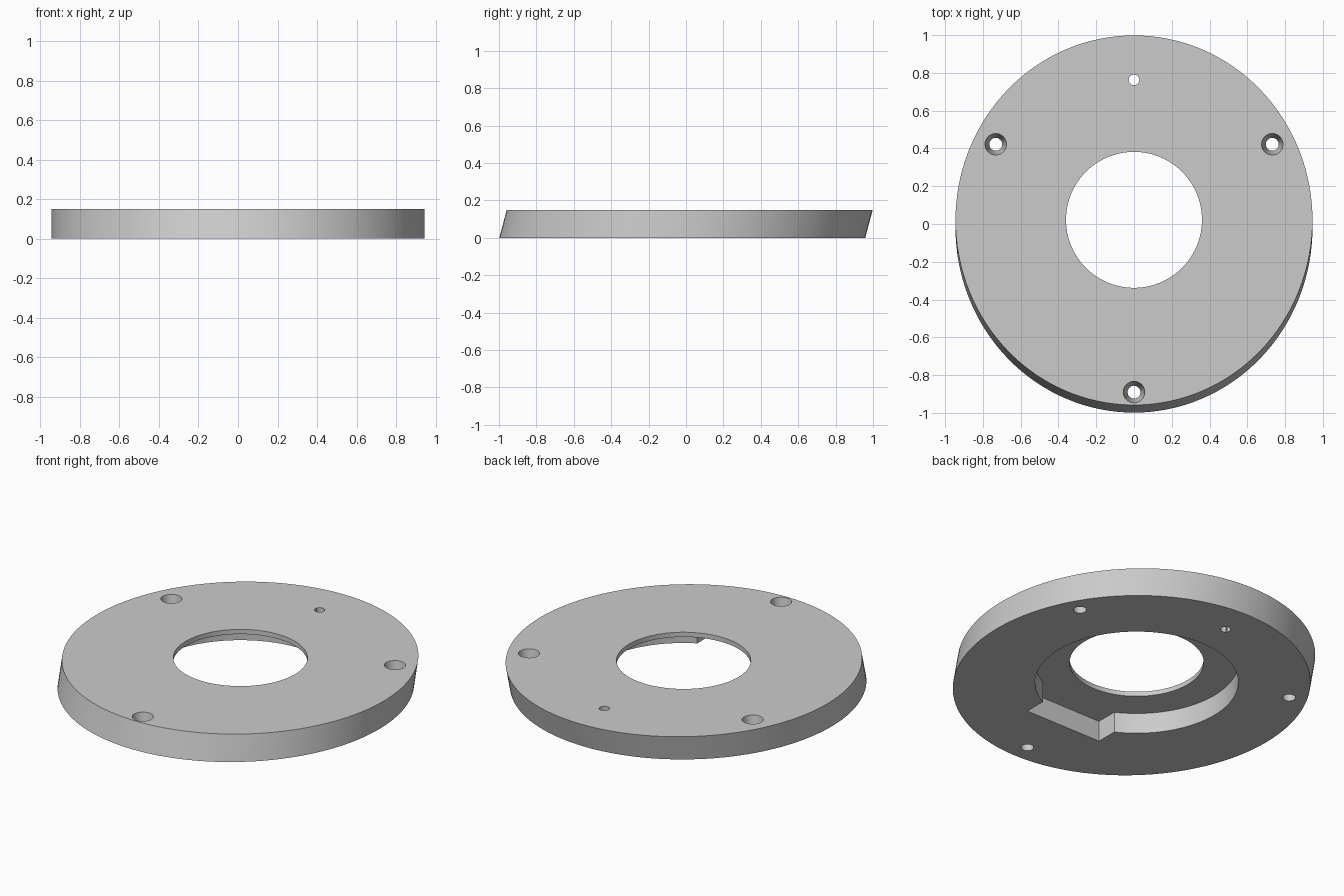
import bpy
import bmesh
from math import cos, sin, tan, pi, radians

cube = bpy.data.objects.get("Cube")
if cube:
    bpy.data.objects.remove(cube, do_unlink=True)

THICK = 0.15
LEAN = THICK * tan(radians(15)) / 2    # rim leans 15 degrees to the back
RADIUS = 0.945

grey = bpy.data.materials.new("light grey")
grey.use_nodes = True
colour = (0.6, 0.6, 0.6, 1)
grey.diffuse_color = colour
grey.node_tree.nodes["Principled BSDF"].inputs["Base Color"].default_value = colour


def ring(x, y, rx, ry, z, n):
    return [(x + rx * cos(2 * pi * i / n), y + ry * sin(2 * pi * i / n), z) for i in range(n)]


def loft(name, bottom, top):
    """Solid between two outlines with equal point counts."""
    bm = bmesh.new()
    a = [bm.verts.new(p) for p in bottom]
    b = [bm.verts.new(p) for p in top]
    n = len(a)
    for i in range(n):
        j = (i + 1) % n
        bm.faces.new((a[i], a[j], b[j], b[i]))
    bm.faces.new(a[::-1])
    bm.faces.new(b)
    mesh = bpy.data.meshes.new(name)
    bm.to_mesh(mesh)
    bm.free()
    obj = bpy.data.objects.new(name, mesh)
    bpy.context.collection.objects.link(obj)
    return obj


def drill(name, x, y, r_low, r_high, z_low, z_high, n):
    return loft(name, ring(x, y, r_low, r_low, z_low, n), ring(x, y, r_high, r_high, z_high, n))


# Slanted disc
ry = RADIUS / cos(radians(15))
disc = loft("mounting_disc",
            ring(0, -LEAN, RADIUS, ry, 0, 128),
            ring(0, LEAN, RADIUS, ry, THICK, 128))
disc.data.materials.append(grey)

# Central opening, underside pocket and its square notch
pocket_top = 0.122
cutters = [
    drill("opening_cutter", 0, 0.022, 0.36, 0.36, -0.1, 0.3, 96),
    drill("pocket_cutter", 0, 0.022, 0.545, 0.545, -0.1, pocket_top, 96),
]
notch = [(-0.25, -0.59), (0.25, -0.59), (0.25, -0.2), (-0.25, -0.2)]
cutters.append(loft("notch_cutter",
                    [(x, y, -0.1) for x, y in notch],
                    [(x, y, pocket_top) for x, y in notch]))

# Small pin hole and three tapered screw holes
cutters.append(drill("pin_cutter", 0, 0.763, 0.028, 0.028, -0.1, 0.3, 32))
taper = (0.057 - 0.034) / THICK
for x, y in [(-0.732, 0.422), (0.732, 0.422), (0, -0.89)]:
    cutters.append(drill("screw_cutter", x, y, 0.034 - taper * 0.02, 0.057 + taper * 0.02,
                         -0.02, THICK + 0.02, 32))

bpy.context.view_layer.objects.active = disc
for cutter in cutters:
    cutter.hide_render = True
    mod = disc.modifiers.new(cutter.name, "BOOLEAN")
    mod.operation = "DIFFERENCE"
    mod.solver = "EXACT"
    mod.object = cutter
    bpy.ops.object.modifier_apply(modifier=mod.name)
    bpy.data.objects.remove(cutter, do_unlink=True)

# Smooth walls with crisp edges
bpy.ops.object.select_all(action="DESELECT")
disc.select_set(True)
bpy.ops.object.shade_smooth_by_angle(angle=radians(30))
